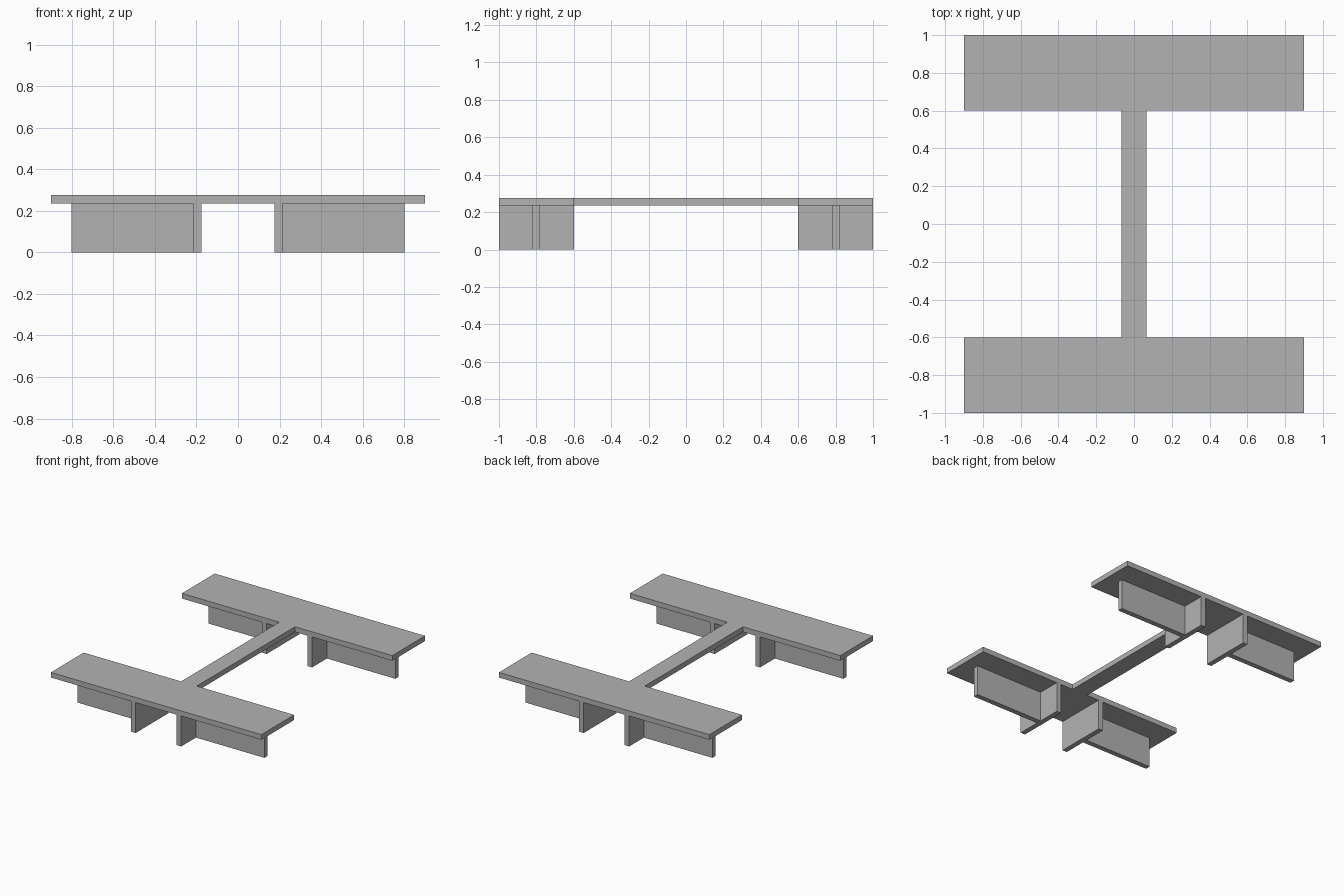
import bpy

# Remove the default cube
cube = bpy.data.objects.get("Cube")
if cube:
    bpy.data.objects.remove(cube, do_unlink=True)

# Single plain grey material
GREY = (0.45, 0.45, 0.45, 1.0)
grey = bpy.data.materials.new("plain grey")
grey.use_nodes = True
grey.diffuse_color = GREY
grey.node_tree.nodes["Principled BSDF"].inputs["Base Color"].default_value = GREY


def box(name, x, y, z):
    """Flat-sided box spanning the given (min, max) ranges."""
    spans = (x, y, z)
    bpy.ops.mesh.primitive_cube_add(size=1, location=[(a + b) / 2 for a, b in spans])
    obj = bpy.context.object
    obj.name = obj.data.name = name
    obj.scale = [b - a for a, b in spans]
    bpy.ops.object.transform_apply(location=False, rotation=False, scale=True)
    obj.data.materials.append(grey)
    return obj


def mirrored(side, low, high):
    return (low, high) if side > 0 else (-high, -low)


UNDER, TOP = 0.235, 0.275

# Narrow beam joining the two boards
box("connecting_beam", (-0.067, 0.067), (-0.6, 0.6), (UNDER, TOP))

for end, y_side in (("front", -1), ("back", 1)):
    # Wide board on top
    depth = mirrored(y_side, 0.6, 1.0)
    box(f"{end}_board", (-0.9, 0.9), depth, (UNDER, TOP))
    for hand, x_side in (("left", 1), ("right", -1)):
        # Upright leg across the board, and the brace running outward from it
        box(f"{end}_{hand}_leg", mirrored(x_side, 0.175, 0.214), depth, (0, UNDER))
        box(f"{end}_{hand}_brace", mirrored(x_side, 0.214, 0.8),
            mirrored(y_side, 0.78, 0.82), (0, UNDER))
